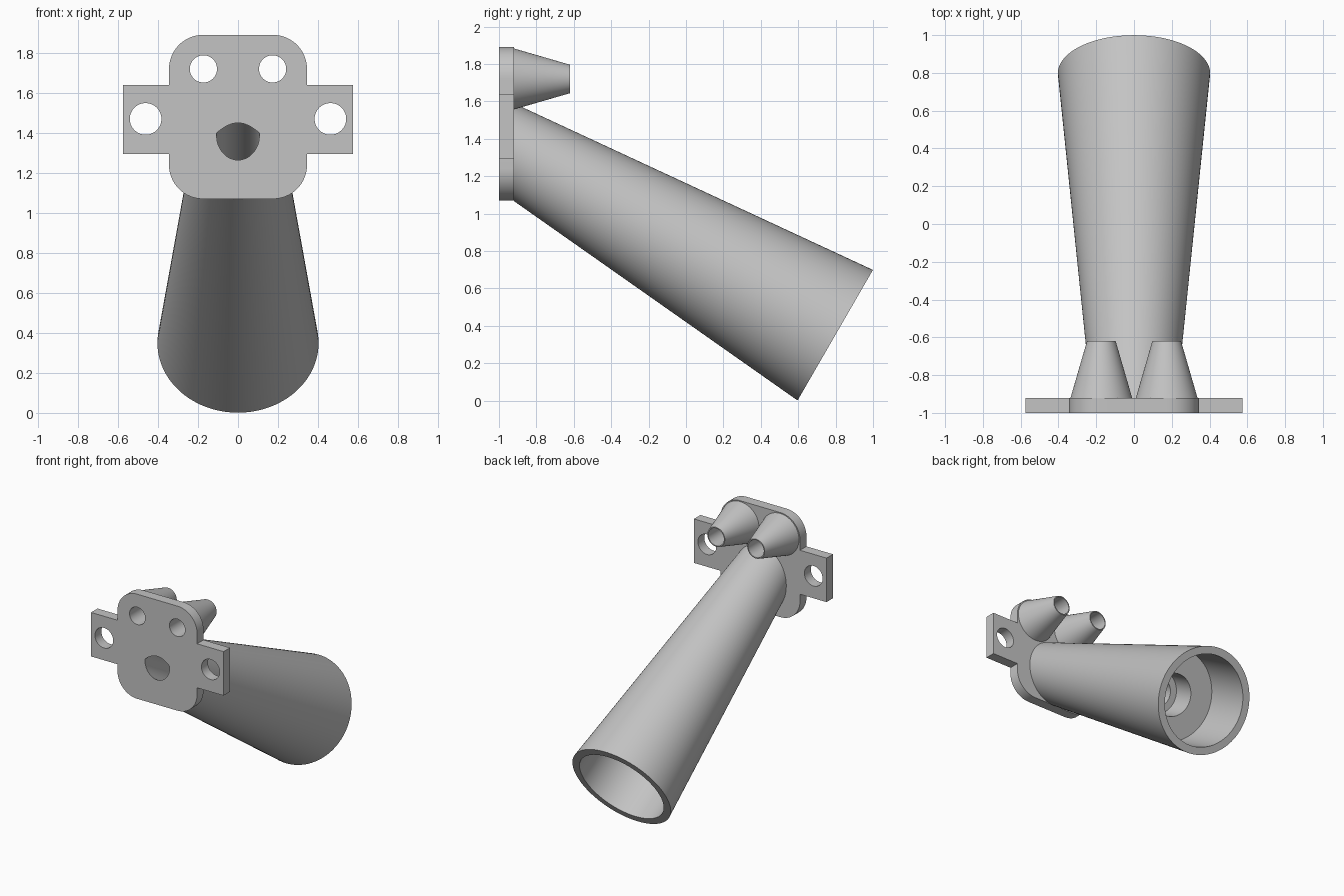
import bpy, bmesh, math
from mathutils import Vector

if "Cube" in bpy.data.objects:
    bpy.data.objects.remove(bpy.data.objects["Cube"], do_unlink=True)

grey = bpy.data.materials.new("light grey")
grey.use_nodes = True
grey.diffuse_color = (0.55, 0.55, 0.55, 1)
grey.node_tree.nodes["Principled BSDF"].inputs["Base Color"].default_value = (0.55, 0.55, 0.55, 1)

FRONT, BACK = -1.0, -0.92           # plate faces
BACKWARD = Vector((0, 1, 0))
TUBE_MOUTH = Vector((0, 0.798, 0.35))
TUBE_AXIS = Vector((0, -math.cos(math.pi / 6), math.sin(math.pi / 6)))


def finish(name, bm):
    bmesh.ops.recalc_face_normals(bm, faces=bm.faces)
    mesh = bpy.data.meshes.new(name)
    bm.to_mesh(mesh)
    bm.free()
    mesh.materials.append(grey)
    obj = bpy.data.objects.new(name, mesh)
    bpy.context.collection.objects.link(obj)
    return obj


def lathe(name, profile, origin, axis, clip_y=None, sides=96):
    """Closed solid of revolution from (distance, radius) pairs."""
    bm = bmesh.new()
    turn = axis.to_track_quat('Z', 'Y')
    rings = []
    for dist, rad in profile:
        rings.append([bm.verts.new(origin + turn @ Vector((
            rad * math.cos(a), rad * math.sin(a), dist)))
            for a in (math.tau * i / sides for i in range(sides))])
    for low, high in zip(rings, rings[1:]):
        for i in range(sides):
            j = (i + 1) % sides
            bm.faces.new((low[i], low[j], high[j], high[i]))
    bm.faces.new(rings[0])
    bm.faces.new(rings[-1])
    if clip_y is not None:
        cut = bmesh.ops.bisect_plane(
            bm, geom=bm.verts[:] + bm.edges[:] + bm.faces[:],
            plane_co=(0, clip_y, 0), plane_no=(0, -1, 0), clear_outer=True)
        rim = [e for e in cut["geom_cut"] if isinstance(e, bmesh.types.BMEdge)]
        bmesh.ops.contextual_create(bm, geom=rim)
    return finish(name, bm)


def rounded_slab(name, half_x, z0, z1, radius, steps=16):
    """Rectangle with rounded corners, extruded through the plate."""
    bm = bmesh.new()
    corners = ((1, 1), (-1, 1), (-1, -1), (1, -1))
    verts = []
    for k, (sx, sz) in enumerate(corners):
        cx = sx * (half_x - radius)
        cz = z1 - radius if sz > 0 else z0 + radius
        for i in range(steps + 1 if radius else 1):
            a = math.pi / 2 * (k + i / steps)
            verts.append(bm.verts.new((cx + radius * math.cos(a), FRONT,
                                       cz + radius * math.sin(a))))
    face = bm.faces.new(verts)
    out = bmesh.ops.extrude_face_region(bm, geom=[face])["geom"]
    bmesh.ops.translate(bm, vec=(0, BACK - FRONT, 0),
                        verts=[v for v in out if isinstance(v, bmesh.types.BMVert)])
    return finish(name, bm)


def boolean(obj, other, operation):
    mod = obj.modifiers.new(operation.lower(), 'BOOLEAN')
    mod.operation, mod.solver, mod.object = operation, 'EXACT', other
    bpy.context.view_layer.objects.active = obj
    bpy.ops.object.modifier_apply(modifier=mod.name)


def discard(*objs):
    for o in objs:
        bpy.data.objects.remove(o, do_unlink=True)


# Mounting plate: rounded body crossed by a square-ended bar
plate = rounded_slab("mounting_plate", 0.345, 1.07, 1.89, 0.17)
bar = rounded_slab("side_bar", 0.575, 1.295, 1.64, 0)
boolean(plate, bar, 'UNION')
discard(bar)

# Tapered tube, trimmed flush with the back of the plate
tube = lathe("tapered_tube", [(0, 0.403), (2.35, 0.193)],
             TUBE_MOUTH, TUBE_AXIS, clip_y=BACK)

# Stepped bore with a pointed end that breaks through the plate
bore = lathe("bore_cutter", [(-0.1, 0.345), (0.41, 0.345), (0.41, 0.16),
                             (0.6, 0.16), (0.6, 0.107), (2.082, 0.107),
                             (2.131, 0.002)], TUBE_MOUTH, TUBE_AXIS)
boolean(tube, bore, 'DIFFERENCE')
boolean(plate, bore, 'DIFFERENCE')
discard(bore)

parts = [plate, tube]
for side, s in (("left", 1), ("right", -1)):
    # Nozzle on the back, drilled through together with the plate
    nozzle = lathe(side + "_nozzle", [(0, 0.163), (0.3, 0.076)],
                   Vector((s * 0.173, BACK, 1.72)), BACKWARD)
    drill = lathe("nozzle_cutter", [(-0.2, 0.068), (0.5, 0.068)],
                  Vector((s * 0.173, BACK, 1.72)), BACKWARD)
    boolean(nozzle, drill, 'DIFFERENCE')
    boolean(plate, drill, 'DIFFERENCE')
    # Screw hole in the bar end
    screw = lathe("screw_cutter", [(-0.2, 0.079), (0.2, 0.079)],
                  Vector((s * 0.462, BACK, 1.47)), BACKWARD)
    boolean(plate, screw, 'DIFFERENCE')
    discard(drill, screw)
    parts.append(nozzle)

# Smooth round walls, crisp rims
bpy.ops.object.select_all(action='DESELECT')
for p in parts:
    p.select_set(True)
bpy.context.view_layer.objects.active = plate
bpy.ops.object.shade_smooth_by_angle(angle=math.radians(30))
